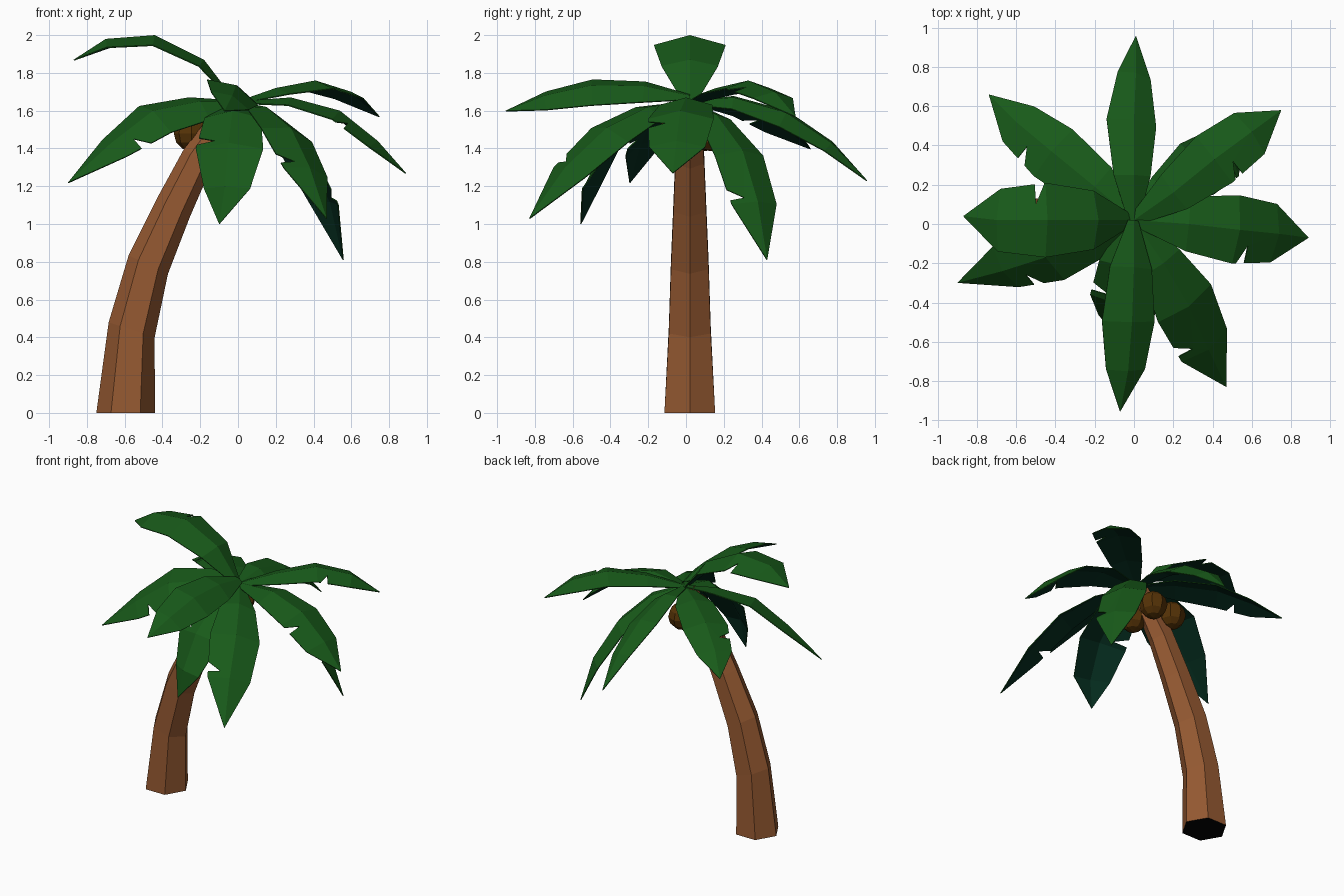
import bpy, bmesh, math
from mathutils import Vector

if "Cube" in bpy.data.objects:
    bpy.data.objects.remove(bpy.data.objects["Cube"])


def material(name, rgb):
    m = bpy.data.materials.new(name)
    m.diffuse_color = (*rgb, 1)
    m.use_nodes = True
    m.node_tree.nodes["Principled BSDF"].inputs["Base Color"].default_value = m.diffuse_color
    return m


BARK = material("bark brown", (0.3, 0.1, 0.031))
BASE = material("trunk base black", (0.001, 0.001, 0.001))
LEAF = material("leaf green", (0.009, 0.102, 0.01))
UNDER = material("leaf underside dark teal", (0.0015, 0.025, 0.013))
NUT = material("coconut brown", (0.092, 0.033, 0.002))
UP = Vector((0, 0, 1))


def make_object(name, bm, *mats):
    mesh = bpy.data.meshes.new(name)
    bm.to_mesh(mesh)
    bm.free()
    for m in mats:
        mesh.materials.append(m)
    ob = bpy.data.objects.new(name, mesh)
    bpy.context.collection.objects.link(ob)
    return ob


# Trunk: leaning hexagonal tube, rings given as (x, z, radius, tilt)
rings = [(-0.595, 0, 0.155, 0), (-0.563, 0.44, 0.128, 18), (-0.475, 0.785, 0.115, 25),
         (-0.34, 1.09, 0.1, 31), (-0.215, 1.345, 0.088, 36), (-0.03, 1.62, 0.065, 38)]
bm = bmesh.new()
loops = []
for x, z, r, tilt in rings:
    t = math.radians(tilt)
    loop = []
    for i in range(6):
        a = i * math.tau / 6
        c = r * math.cos(a)
        loop.append(bm.verts.new((x + c * math.cos(t), 0.02 + r * math.sin(a), z - c * math.sin(t))))
    loops.append(loop)
for lo, hi in zip(loops, loops[1:]):
    for i in range(6):
        j = (i + 1) % 6
        bm.faces.new((lo[i], lo[j], hi[j], hi[i]))
bm.faces.new(loops[0][::-1]).material_index = 1
bm.faces.new(loops[-1])
make_object("trunk", bm, BARK, BASE)

# Coconuts under the crown
for n, pos in enumerate([(-0.245, 0.10, 1.48), (-0.06, 0.13, 1.48), (-0.05, -0.07, 1.46)]):
    bm = bmesh.new()
    bmesh.ops.create_uvsphere(bm, u_segments=8, v_segments=6, radius=0.095)
    bmesh.ops.translate(bm, vec=pos, verts=bm.verts)
    make_object(f"coconut_{n + 1}", bm, NUT)


def frond(name, pts, widths, notch=None, roll=0, drop=0.28):
    """Folded leaf along a spine.
    notch = (side, segment, position) tears one edge; positive roll lowers the right edge."""
    pts = [Vector(p) for p in pts]
    ca, sa = math.cos(math.radians(roll)), math.sin(math.radians(roll))
    bm = bmesh.new()
    spine = [bm.verts.new(p) for p in pts]
    for side in (1, -1):
        edge = []
        for i, w in enumerate(widths):
            t = (pts[i + 1] - pts[max(i - 1, 0)]).normalized()
            s = t.cross(UP).normalized()
            n = s.cross(t)
            s, n = s * ca - n * sa, n * ca + s * sa
            edge.append(bm.verts.new(pts[i] + s * w * side - n * w * drop))
        edge.append(spine[-1])

        def face(*vs):
            bm.faces.new(vs if side == 1 else vs[::-1])

        for i in range(len(pts) - 1):
            s0, s1, e0, e1 = spine[i], spine[i + 1], edge[i], edge[i + 1]
            if e1 is s1:
                face(s0, e0, s1)
            elif notch and (side, i) == notch[:2]:
                # V-shaped tear in the leaf edge
                f = notch[2]
                lips = [bm.verts.new(e0.co.lerp(e1.co, f + d)) for d in (-0.1, 0.12)]
                inner = bm.verts.new(e0.co.lerp(e1.co, f + 0.1).lerp(s0.co.lerp(s1.co, f + 0.1), 0.55))
                face(s0, e0, lips[0], inner)
                face(s0, inner, s1)
                face(s1, inner, lips[1], e1)
            else:
                face(s0, e0, e1, s1)
    ob = make_object(name, bm, LEAF, UNDER)
    mod = ob.modifiers.new("thin leaf", "SOLIDIFY")
    mod.thickness = 0.006
    mod.offset = -1
    mod.material_offset = 1


ROOT = (0, 0.02, 1.65)
frond("frond_back", [ROOT, (0, .25, 1.67), (0, .53, 1.59), (.01, .77, 1.43), (.01, .96, 1.23)],
      [.03, .1, .135, .09], None, 20)
frond("frond_front", [(0, 0.02, 1.68), (0, -.22, 1.73), (-.01, -.5, 1.735), (-.03, -.75, 1.68), (-.07, -.955, 1.6)],
      [.03, .12, .15, .11], None, -27)
frond("frond_front_low", [ROOT, (-.03, -.22, 1.6), (-.05, -.42, 1.43), (-.07, -.54, 1.2), (-.1, -.56, 1.0)],
      [.04, .15, .18, .13], (1, 1, .75))
frond("frond_front_right", [ROOT, (.15, -.2, 1.62), (.28, -.42, 1.51), (.38, -.64, 1.3), (.47, -.83, 1.03)],
      [.03, .12, .17, .145], (1, 2, .75), -15)
frond("frond_right", [ROOT, (.28, 0, 1.67), (.54, -.03, 1.6), (.74, -.05, 1.44), (.89, -.07, 1.27)],
      [.03, .14, .175, .15], (1, 2, .2))
frond("frond_back_right", [ROOT, (.2, .16, 1.72), (.41, .33, 1.76), (.6, .47, 1.7), (.75, .58, 1.57)],
      [.03, .11, .15, .13], (1, 2, .2))
frond("frond_back_right_low", [ROOT, (.17, .16, 1.58), (.35, .3, 1.39), (.49, .38, 1.12), (.56, .43, .81)],
      [.03, .11, .155, .14], (1, 2, .8))
frond("frond_back_left", [ROOT, (-.2, .19, 1.66), (-.42, .37, 1.62), (-.6, .52, 1.52), (-.74, .66, 1.4)],
      [.03, .13, .155, .12], (-1, 2, .4))
frond("frond_left_low", [ROOT, (-.2, -.07, 1.65), (-.45, -.17, 1.6), (-.67, -.24, 1.43), (-.9, -.3, 1.22)],
      [.03, .14, .18, .13], (-1, 2, .55), -25, 0.3)
frond("frond_left_high", [(-.02, .02, 1.66), (-.18, .02, 1.87), (-.44, .02, 2.0), (-.7, .02, 1.98), (-.87, .04, 1.87)],
      [.04, .15, .19, .16], (1, 2, .12))
